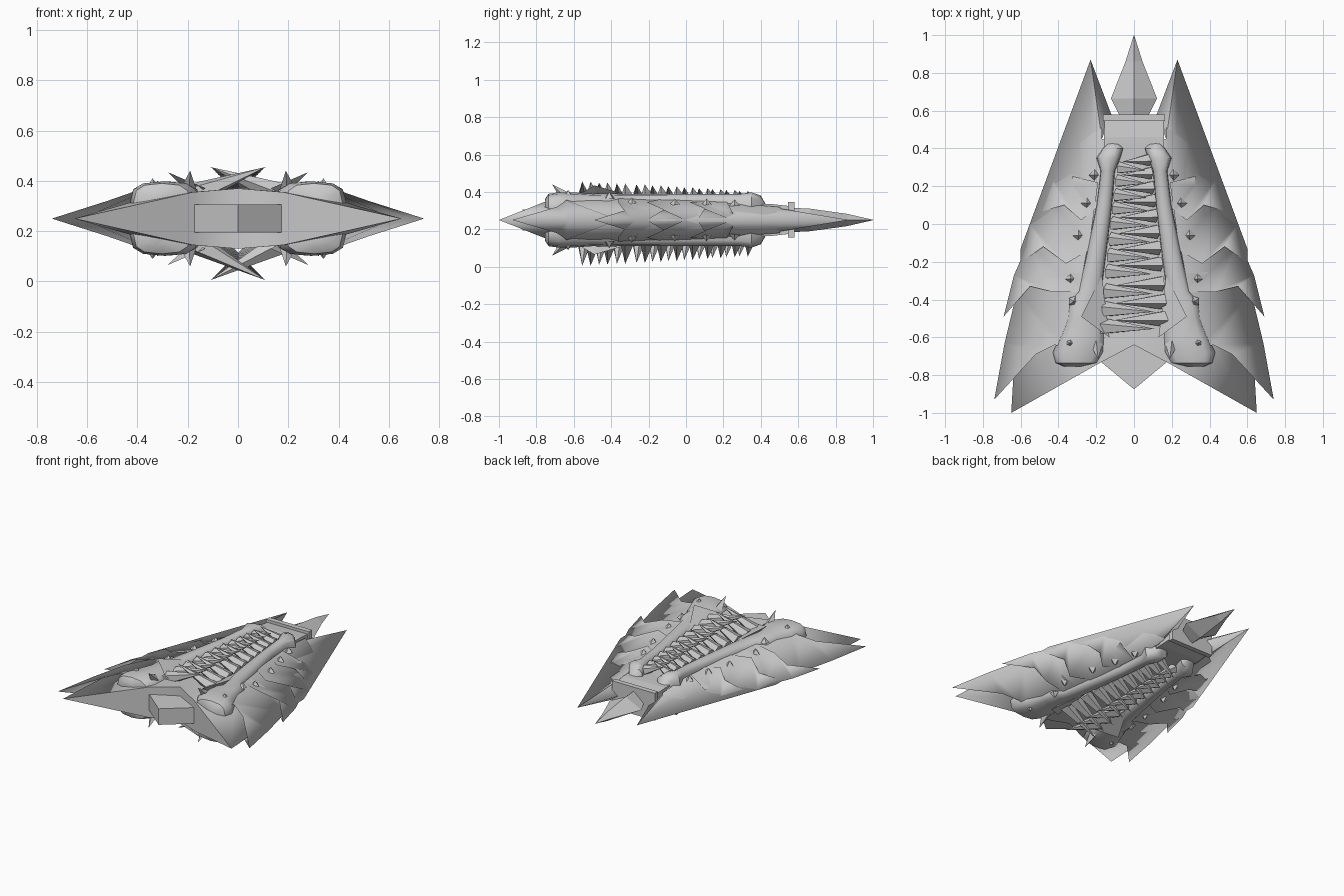
import bpy, bmesh, math
from mathutils import Vector

if "Cube" in bpy.data.objects:
    bpy.data.objects.remove(bpy.data.objects["Cube"])

MID = 0.25  # height of the symmetry plane

steel = bpy.data.materials.new("grey_steel")
steel.diffuse_color = (0.6, 0.6, 0.6, 1)
steel.use_nodes = True
steel.node_tree.nodes["Principled BSDF"].inputs["Base Color"].default_value = steel.diffuse_color


def add(name, verts, faces, mirror_x=True, mirror_z=True, smooth=None):
    """Mesh in coordinates relative to the mid plane, mirrored sideways and downwards."""
    me = bpy.data.meshes.new(name)
    me.from_pydata(verts, [], faces)
    bm = bmesh.new()
    bm.from_mesh(me)
    bmesh.ops.recalc_face_normals(bm, faces=bm.faces)
    # open shells must look up
    if any(e.is_boundary for e in bm.edges) and sum(f.normal.z * f.calc_area() for f in bm.faces) < 0:
        bmesh.ops.reverse_faces(bm, faces=bm.faces)
    bm.to_mesh(me)
    bm.free()
    me.materials.append(steel)
    ob = bpy.data.objects.new(name, me)
    bpy.context.collection.objects.link(ob)
    ob.location.z = MID
    if mirror_x or mirror_z:
        m = ob.modifiers.new("Mirror", 'MIRROR')
        m.use_axis = (mirror_x, False, mirror_z)
        m.merge_threshold = 0.0005
    if smooth:
        bpy.ops.object.select_all(action='DESELECT')
        ob.select_set(True)
        bpy.context.view_layer.objects.active = ob
        bpy.ops.object.shade_smooth_by_angle(angle=math.radians(smooth))
    return ob


def loft(rings, caps=True):
    n = len(rings[0])
    verts = [p for r in rings for p in r]
    faces = [(k * n + i, k * n + (i + 1) % n, (k + 1) * n + (i + 1) % n, (k + 1) * n + i)
             for k in range(len(rings) - 1) for i in range(n)]
    if caps:
        faces += [tuple(range(n)), tuple(range(len(verts) - n, len(verts)))]
    return verts, faces


def spike(base, tip, r, n=5):
    """Verts and faces of one cone from base to tip."""
    b, t = Vector(base), Vector(tip)
    q = (t - b).to_track_quat('Z', 'Y')
    ring = [tuple(b + q @ Vector((r * math.cos(2 * math.pi * i / n), r * math.sin(2 * math.pi * i / n), 0)))
            for i in range(n)]
    return ring + [tuple(t)], [(i, (i + 1) % n, n) for i in range(n)] + [tuple(range(n))]


def join(parts):
    verts, faces = [], []
    for v, f in parts:
        o = len(verts)
        verts += v
        faces += [tuple(i + o for i in p) for p in f]
    return verts, faces


# Core blade with rear points and front points
core = [(0.23, 0.87, 0), (0.60, -0.13, 0), (0.605, -0.3, 0), (0.64, -0.83, 0), (0.65, -1.0, 0),
        (0.12, 0.58, 0), (0.17, 0.45, 0.07), (0.22, 0.0, 0.085), (0.32, -0.5, 0.095),
        (0.18, -0.735, 0.105), (0, 0.42, 0.08), (0, 0, 0.09), (0, -0.5, 0.1), (0, -0.64, 0.12),
        (0, -0.64, 0), (0.18, -0.735, 0)]
add("core_blade", core, [(0, 5, 6), (0, 6, 7, 1), (1, 7, 2), (2, 7, 8, 3), (3, 8, 4), (4, 8, 9),
                         (6, 10, 11, 7), (7, 11, 12, 8), (8, 12, 13, 9),
                         (9, 13, 14, 15), (4, 9, 15)], smooth=30)

# Feather plates: root rear, shoulders, tip, notch, inner notch, root front
feathers = [
    [(0.17, 0.50, 0.07), (0.185, 0.56, 0), (0.36, 0.38, 0), (0.44, 0.25, 0), (0.51, 0.06, 0),
     (0.37, 0.10, 0.06), (0.28, 0.02, 0.095), (0.18, 0.10, 0.10)],
    [(0.19, 0.22, 0.095), (0.36, 0.26, 0.02), (0.455, 0.17, 0), (0.55, 0.0, 0), (0.605, -0.21, 0),
     (0.48, -0.12, 0.055), (0.36, -0.21, 0.095), (0.24, -0.14, 0.11)],
    [(0.23, -0.04, 0.10), (0.42, 0.0, 0.03), (0.56, -0.10, 0), (0.635, -0.27, 0), (0.69, -0.49, 0),
     (0.55, -0.33, 0.05), (0.43, -0.36, 0.09), (0.29, -0.36, 0.115)],
    [(0.28, -0.26, 0.11), (0.48, -0.25, 0.04), (0.62, -0.36, 0), (0.685, -0.63, 0), (0.74, -0.93, 0),
     (0.52, -0.69, 0.07), (0.42, -0.64, 0.105), (0.34, -0.66, 0.12)]]
for k, p in enumerate(feathers):
    add("feather_%d" % (k + 1), p,
        [(0, 1, 2), (0, 2, 7), (2, 3, 6, 7), (3, 5, 6), (3, 4, 5)], smooth=40)

# Limbs: y, inner x, outer x, top height
stations = [(0.445, .10, .125, .05), (0.40, .055, .165, .13), (0.35, .07, .20, .148), (0.28, .10, .178, .138),
            (0.10, .115, .20, .138), (-0.2, .15, .262, .14), (-0.36, .17, .30, .14), (-0.41, .17, .345, .142),
            (-0.5, .165, .355, .14), (-0.6, .15, .395, .147), (-0.68, .155, .43, .148),
            (-0.735, .19, .415, .14), (-0.755, .28, .37, .11)]
rings = []
for y, a, b, top in stations:
    c, r, zc = (a + b) / 2, (b - a) / 2, 0.065
    ring = []
    for i in range(12):
        t = 2 * math.pi * i / 12
        cx, sz = math.cos(t), math.sin(t)
        # squared-off oval
        ring.append((c + r * math.copysign(abs(cx) ** 0.7, cx), y,
                     zc + (top - zc) * math.copysign(abs(sz) ** 0.7, sz)))
    rings.append(ring)
add("limb", *loft(rings), smooth=45)

# Horn plates leaning over the limbs, and small inner horns
add("horn_plate", [(0.28, -0.49, 0.185), (0.17, -0.27, 0.12), (0.13, -0.60, 0.12), (0.18, -0.48, 0.09)],
    [(0, 1, 2), (0, 1, 3), (1, 2, 3), (0, 2, 3)])
add("inner_horn", *spike((0.20, -0.62, 0.10), (0.19, -0.715, 0.19), 0.04, 4))

# Interlocking teeth, longer on the underside
ys = [-0.54, -0.45, -0.355, -0.25, -0.165, -0.08, 0.005, 0.085, 0.155, 0.23, 0.30]
for name, sign, extra in (("upper_teeth", 1, 0.0), ("lower_teeth", -1, 0.04)):
    parts = []
    for i, y in enumerate(ys):
        f = i / (len(ys) - 1)
        for side in (-1, 1):
            yy = y + (0.042 if side > 0 else -0.003)
            bx, tx = 0.165 - 0.085 * f, 0.11 - 0.05 * f
            lift = 0.205 - 0.05 * f + extra
            parts.append(spike((side * bx, yy, sign * 0.10), (-side * tx, yy - 0.012, sign * lift),
                               0.046 - 0.012 * f))
    add(name, *join(parts), mirror_x=False, mirror_z=False)

# Studs on limbs and feathers
studs = [(0.21, 0.26, 0.075), (0.25, 0.11, 0.08), (0.295, -0.06, 0.08), (0.335, -0.29, 0.085),
         (0.32, -0.41, 0.115), (0.34, -0.63, 0.125)]
add("studs", *join([spike((x, y, z), (x, y, z + 0.035), 0.03, 4 if i < 4 else 5)
                    for i, (x, y, z) in enumerate(studs)]))

# Wedge block at the front
outline = [(0, -0.875), (0.187, -0.72), (0.135, -0.64), (-0.135, -0.64), (-0.187, -0.72)]
add("front_wedge", *loft([[(x, y, s * 0.056) for x, y in outline] for s in (-1, 1)]),
    mirror_x=False, mirror_z=False)


def block(name, stations):
    """Rectangular loft along y: y, half width, half height."""
    add(name, *loft([[(-w, y, -h), (w, y, -h), (w, y, h), (-w, y, h)] for y, w, h in stations]),
        mirror_x=False, mirror_z=False)


# Neck and collar at the rear
block("neck", [(0.30, 0.13, 0.08), (0.42, 0.16, 0.085), (0.46, 0.16, 0.085), (0.55, 0.155, 0.075)])
block("collar", [(0.545, 0.165, 0.095), (0.58, 0.165, 0.095)])

# Rear spear point with a central ridge
add("spear_point", *loft([[(-w, y, 0), (0, y, -h), (w, y, 0), (0, y, h)] for y, w, h in
                          [(0.57, 0.075, 0.065), (0.665, 0.122, 0.06), (0.86, 0.045, 0.033),
                           (1.0, 0.001, 0.001)]]), mirror_x=False, mirror_z=False)
